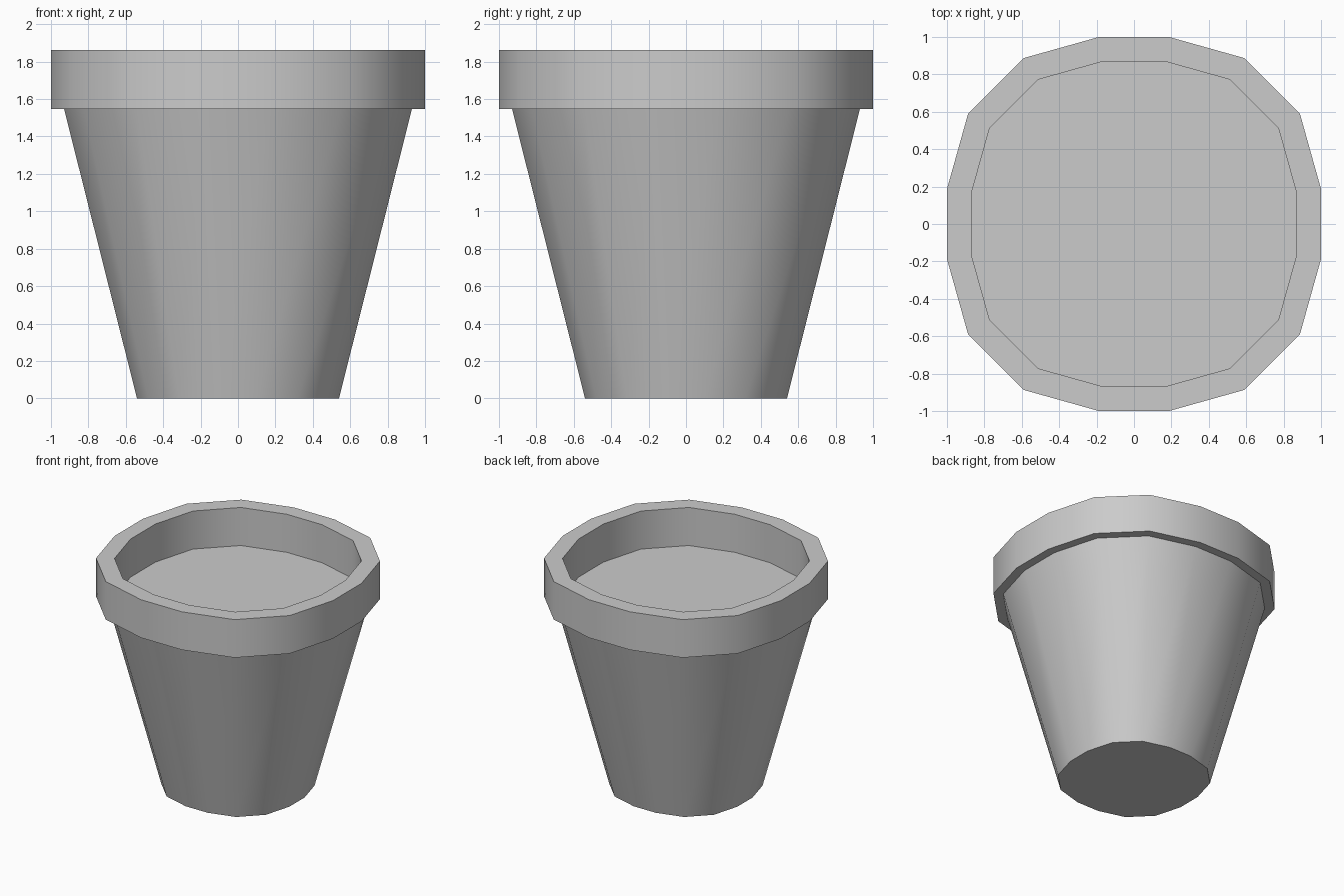
import bpy, bmesh, math

if "Cube" in bpy.data.objects:
    bpy.data.objects.remove(bpy.data.objects["Cube"])

# One quarter of the rounded-square cross-section; rotated for the other three
QUARTER = [(1.0, 0.187), (0.887, 0.59), (0.59, 0.887), (0.187, 1.0)]


def outline():
    pts = []
    for k in range(4):
        c, s = round(math.cos(k * math.pi / 2)), round(math.sin(k * math.pi / 2))
        pts += [(c * x - s * y, s * x + c * y) for x, y in QUARTER]
    return pts


def loft(name, profile, cap_start=False):
    """Loft the outline through (scale, z) profile points."""
    bm = bmesh.new()
    rings = [[bm.verts.new((x * r, y * r, z)) for x, y in outline()]
             for r, z in profile]
    n = len(rings[0])
    for a, b in zip(rings, rings[1:]):
        for i in range(n):
            j = (i + 1) % n
            bm.faces.new((a[i], a[j], b[j], b[i]))
    if cap_start:
        bm.faces.new(rings[0][::-1])
    if len(rings) == 1:
        bm.faces.new(rings[0])
    mesh = bpy.data.meshes.new(name)
    bm.to_mesh(mesh)
    bm.free()
    ob = bpy.data.objects.new(name, mesh)
    bpy.context.collection.objects.link(ob)
    bpy.ops.object.select_all(action='DESELECT')
    ob.select_set(True)
    bpy.context.view_layer.objects.active = ob
    bpy.ops.object.shade_smooth_by_angle(angle=math.radians(40))
    return ob


# Pot: base, tapered wall, ledge, collar, top rim, inner wall
loft("pot", [(0.54, 0), (0.93, 1.547), (1.0, 1.547), (1.0, 1.862),
             (0.87, 1.862), (0.87, 1.547)], cap_start=True)

# Soil surface filling the pot level with the collar's lower edge
loft("soil", [(0.87, 1.547)])
